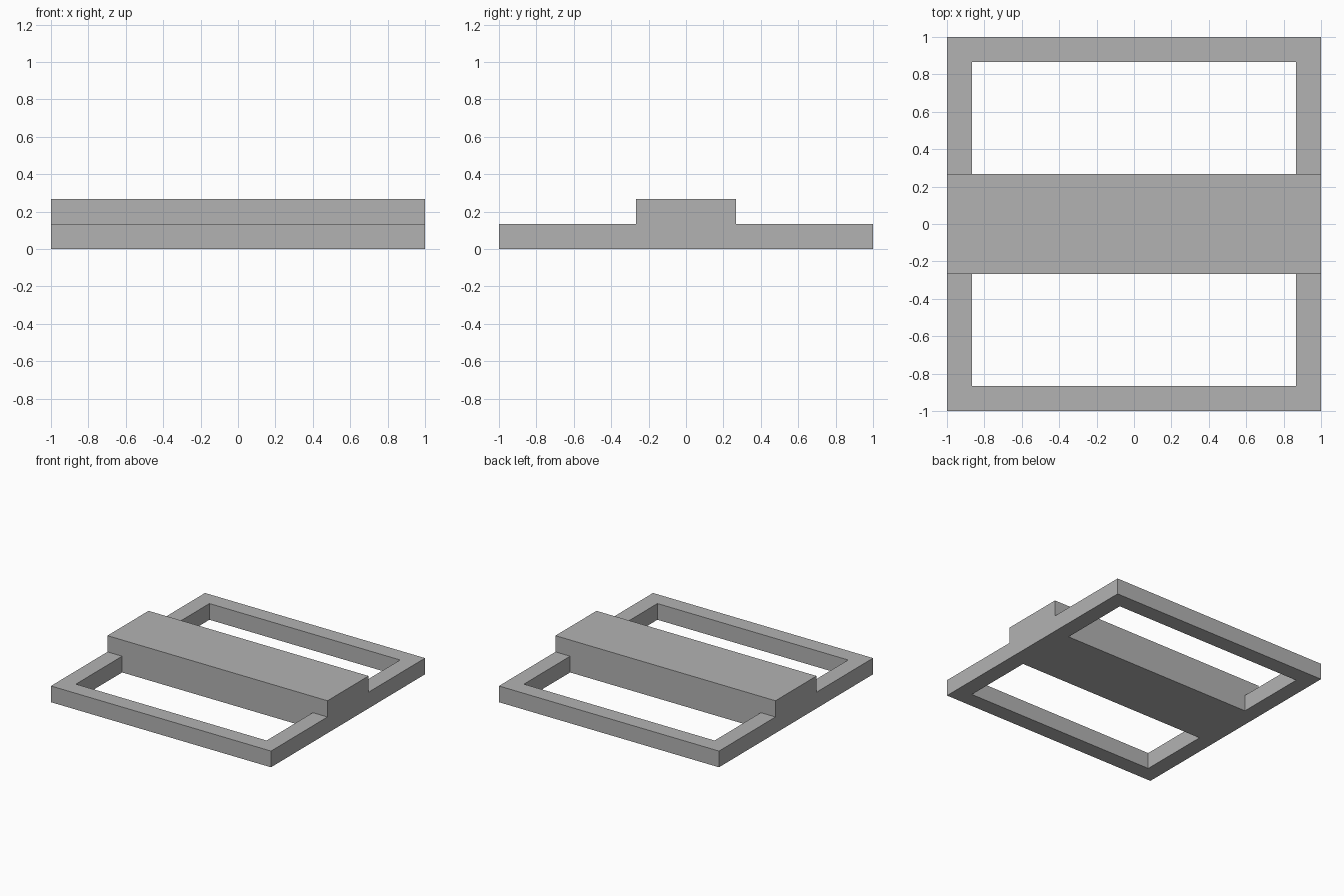
import bpy
import bmesh

default = bpy.data.objects.get("Cube")
if default:
    bpy.data.objects.remove(default, do_unlink=True)

HALF = 1.0        # half of the overall width and depth
RAIL = 2 / 15     # rail width and height
BAR = 4 / 15      # half depth of the crossbar, and its height


def make_material(name, value):
    mat = bpy.data.materials.new(name)
    mat.use_nodes = True
    colour = (value, value, value, 1)
    mat.diffuse_color = colour
    mat.node_tree.nodes["Principled BSDF"].inputs["Base Color"].default_value = colour
    return mat


def raise_faces(bm, faces, height):
    """Extrude faces upwards and return the new top faces."""
    geom = bmesh.ops.extrude_face_region(bm, geom=faces)["geom"]
    verts = [v for v in geom if isinstance(v, bmesh.types.BMVert)]
    bmesh.ops.translate(bm, verts=verts, vec=(0, 0, height))
    return [f for f in geom if isinstance(f, bmesh.types.BMFace)]


# Footprint: a square sheet with two rectangular openings
inner = HALF - RAIL
xs = [-HALF, -inner, inner, HALF]
ys = [-HALF, -inner, -BAR, BAR, inner, HALF]
bm = bmesh.new()
grid = [[bm.verts.new((x, y, 0)) for x in xs] for y in ys]
openings = {(1, 1), (1, 3)}
for j in range(len(ys) - 1):
    for i in range(len(xs) - 1):
        if (i, j) not in openings:
            bm.faces.new((grid[j][i], grid[j][i + 1],
                          grid[j + 1][i + 1], grid[j + 1][i]))

# Rails, then the taller crossbar raised from the middle strip
top = raise_faces(bm, bm.faces[:], RAIL)
middle = [f for f in top if abs(f.calc_center_median().y) < BAR / 2]
raise_faces(bm, middle, BAR - RAIL)
bmesh.ops.delete(bm, geom=[f for f in middle if f.is_valid], context="FACES_ONLY")

# Merge coplanar faces into clean flat panels
bmesh.ops.recalc_face_normals(bm, faces=bm.faces[:])
bmesh.ops.dissolve_limit(bm, angle_limit=0.01, verts=bm.verts[:], edges=bm.edges[:])

mesh = bpy.data.meshes.new("frame_with_crossbar")
bm.to_mesh(mesh)
bm.free()
mesh.materials.append(make_material("grey", 0.45))
frame = bpy.data.objects.new("frame_with_crossbar", mesh)
bpy.context.collection.objects.link(frame)
